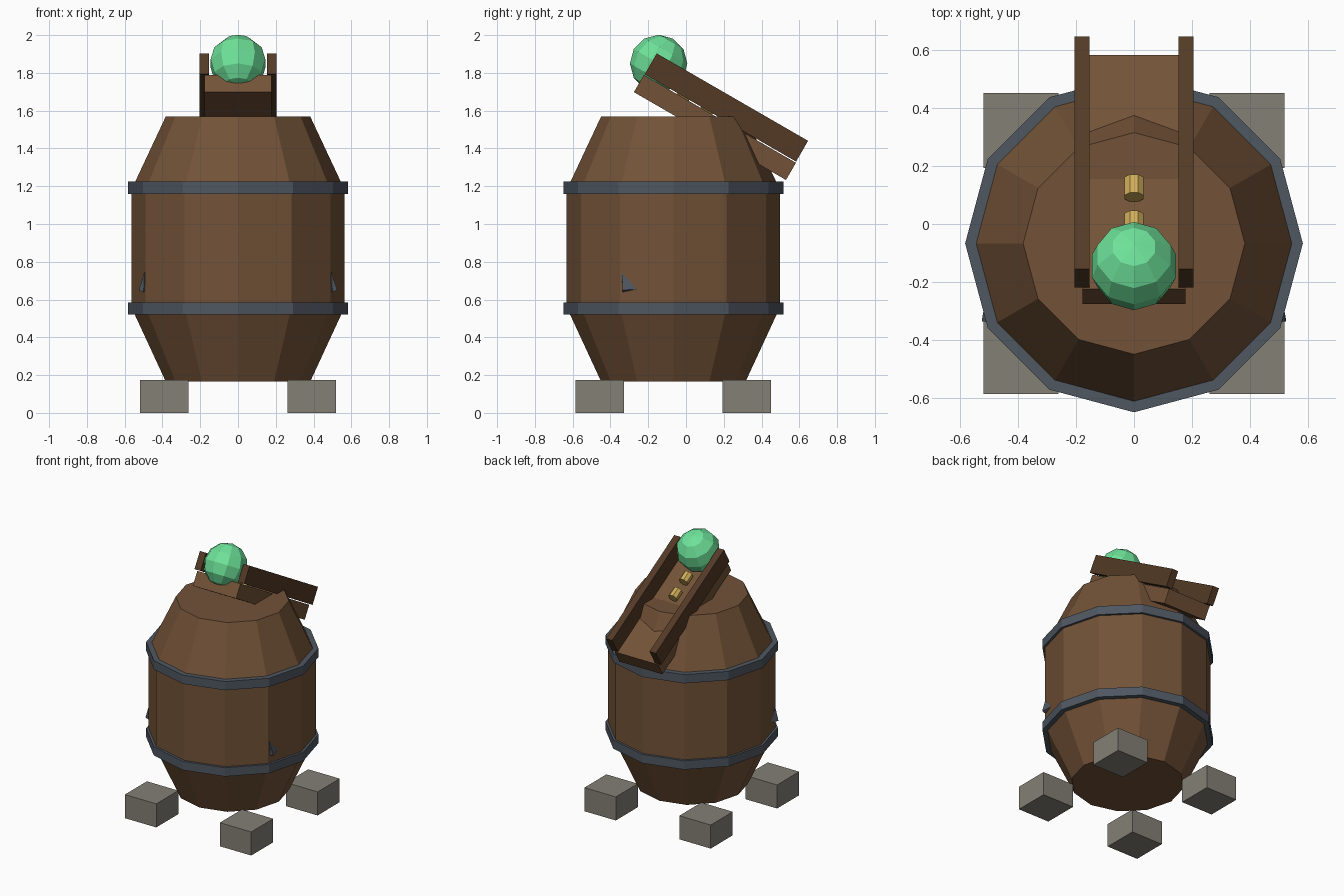
import bpy, bmesh, math
from mathutils import Matrix, Vector

cube = bpy.data.objects.get("Cube")
if cube:
    bpy.data.objects.remove(cube, do_unlink=True)


def material(name, rgb):
    m = bpy.data.materials.new(name)
    m.use_nodes = True
    color = (*rgb, 1)
    m.diffuse_color = color
    m.node_tree.nodes["Principled BSDF"].inputs["Base Color"].default_value = color
    return m


wood = material("brown wood", (0.17, 0.085, 0.039))
dark_wood = material("dark wood", (0.087, 0.042, 0.019))
iron = material("iron grey", (0.078, 0.095, 0.12))
stone = material("stone grey", (0.23, 0.215, 0.18))
brass = material("brass", (0.62, 0.41, 0.10))
green = material("green", (0.155, 0.76, 0.32))


def finish(name, bm, mat, matrix=Matrix()):
    bmesh.ops.recalc_face_normals(bm, faces=bm.faces)
    mesh = bpy.data.meshes.new(name)
    bm.to_mesh(mesh)
    bm.free()
    mesh.materials.append(mat)
    obj = bpy.data.objects.new(name, mesh)
    obj.matrix_world = matrix
    bpy.context.collection.objects.link(obj)
    return obj


def box(name, size, mat, matrix):
    bm = bmesh.new()
    bmesh.ops.create_cube(bm, size=1)
    bmesh.ops.scale(bm, vec=size, verts=bm.verts)
    return finish(name, bm, mat, matrix)


def lathe(name, profile, sides, mat, matrix):
    """Closed solid from (radius, height) rings."""
    bm = bmesh.new()
    rings = []
    for r, z in profile:
        angles = [math.tau * i / sides for i in range(sides)]
        rings.append([bm.verts.new((r * math.cos(a), r * math.sin(a), z)) for a in angles])
    for low, high in zip(rings, rings[1:]):
        for i in range(sides):
            j = (i + 1) % sides
            bm.faces.new((low[i], low[j], high[j], high[i]))
    bm.faces.new(rings[0][::-1])
    bm.faces.new(rings[-1])
    return finish(name, bm, mat, matrix)


# Barrel with two iron hoops
AXIS = Matrix.Translation((0, -0.067, 0))
lathe("barrel", [(0.382, 0.165), (0.565, 0.56), (0.565, 1.18), (0.382, 1.57)], 12, wood, AXIS)
for name, z in (("lower_hoop", 0.52), ("upper_hoop", 1.16)):
    lathe(name, [(0.582, z), (0.582, z + 0.065)], 12, iron, AXIS)

# Four stone feet
for side, x in (("right", -0.39), ("left", 0.39)):
    for end, y in (("front", -0.457), ("back", 0.322)):
        box(f"{end}_{side}_foot", (0.258, 0.258, 0.175), stone,
            Matrix.Translation((x, y, 0.0875)))

# Sloping ramp: plank with two side rails, in its own tilted frame
RAMP = Matrix.Translation((0, 0.153, 1.511)) @ Matrix.Rotation(math.radians(-30), 4, "X")
box("ramp_plank", (0.355, 0.93, 0.105), wood, RAMP)
for side, x in (("right", -0.179), ("left", 0.179)):
    box(f"{side}_rail", (0.051, 0.925, 0.127), dark_wood,
        RAMP @ Matrix.Translation((x, 0, 0.122)))

# Brass pegs lying along the ramp
for name, y in (("lower_peg", -0.082), ("upper_peg", -0.226)):
    spin = Matrix.Rotation(math.pi / 2, 4, "X") @ Matrix.Rotation(math.pi / 8, 4, "Z")
    lathe(name, [(0.035, -0.036), (0.035, 0.036)], 8, brass,
          RAMP @ Matrix.Translation((0, y, 0.084)) @ spin)

# Faceted ball resting at the top of the ramp
bm = bmesh.new()
bmesh.ops.create_uvsphere(bm, u_segments=10, v_segments=6, radius=0.152)
finish("ball", bm, green,
       Matrix.Translation((0, -0.145, 1.85)) @ Matrix.Rotation(math.radians(-30), 4, "X"))

# Small iron spurs on the barrel sides
SPUR = [(0.495, -0.34, 0.745), (0.525, -0.335, 0.65), (0.512, -0.262, 0.655),
        (0.50, -0.335, 0.64), (0.45, -0.30, 0.68)]
for side, sign in (("right", -1), ("left", 1)):
    bm = bmesh.new()
    for x, y, z in SPUR:
        bm.verts.new((sign * x, y, z))
    bmesh.ops.convex_hull(bm, input=bm.verts)
    finish(f"{side}_spur", bm, iron)
